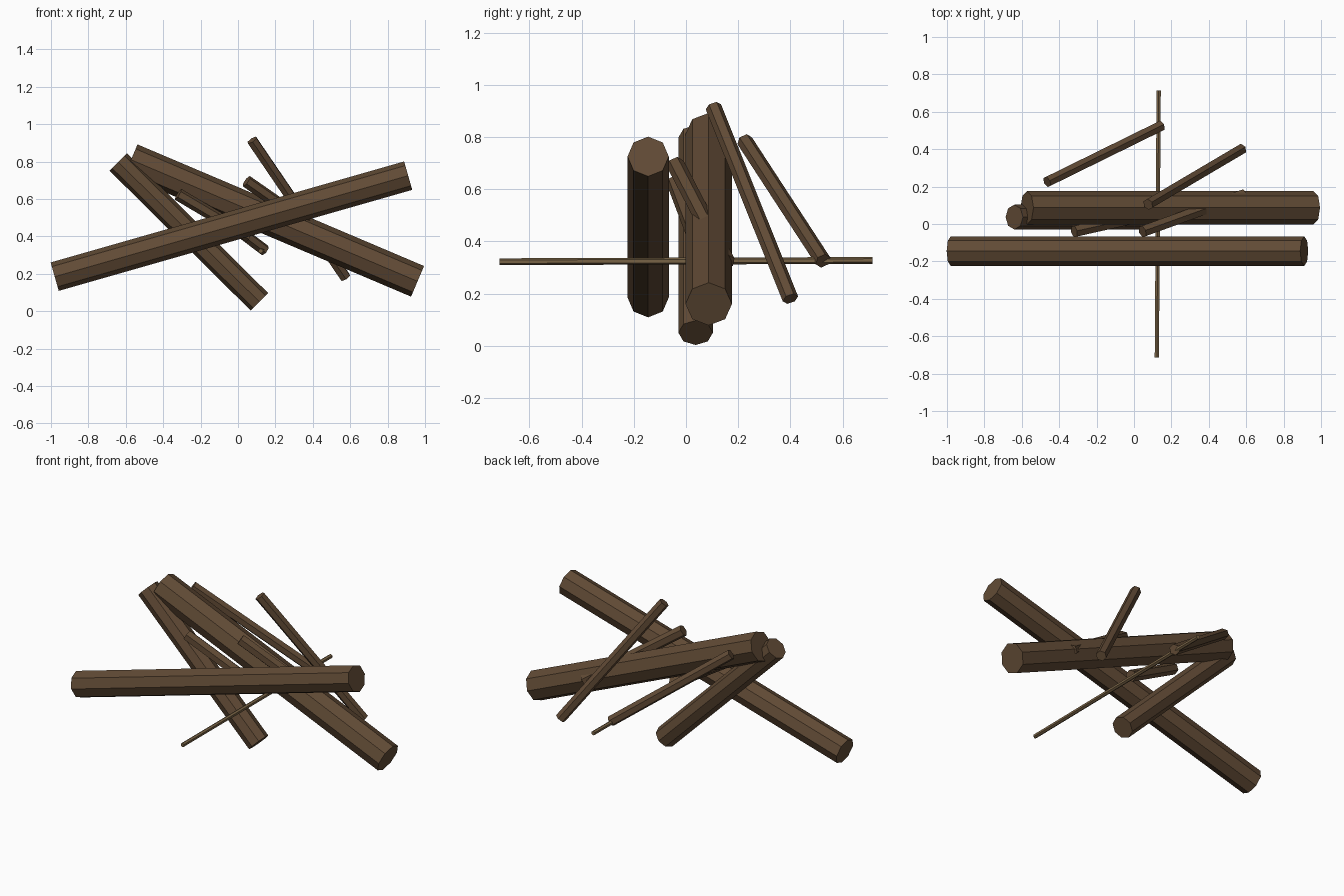
import bpy, bmesh
from mathutils import Vector, Matrix

if "Cube" in bpy.data.objects:
    bpy.data.objects.remove(bpy.data.objects["Cube"])


def flat_material(name, rgb):
    m = bpy.data.materials.new(name)
    m.diffuse_color = (*rgb, 1)
    m.use_nodes = True
    m.node_tree.nodes["Principled BSDF"].inputs["Base Color"].default_value = m.diffuse_color
    return m


bark = flat_material("dark bark", (0.120, 0.070, 0.036))
twig = flat_material("pale twig", (0.190, 0.125, 0.060))


def log(name, a, b, radius, sides, mat):
    """Straight faceted log from point a to point b."""
    a, b = Vector(a), Vector(b)
    d = b - a
    turn = d.to_track_quat('Z', 'Y').to_matrix().to_4x4()
    bm = bmesh.new()
    bmesh.ops.create_cone(bm, cap_ends=True, segments=sides,
                          radius1=radius, radius2=radius, depth=d.length,
                          matrix=Matrix.Translation((a + b) / 2) @ turn)
    me = bpy.data.meshes.new(name)
    bm.to_mesh(me)
    bm.free()
    me.materials.append(mat)
    ob = bpy.data.objects.new(name, me)
    bpy.context.collection.objects.link(ob)


# Heavy logs
log("front_log", (-0.98, -0.145, 0.185), (0.91, -0.145, 0.725), 0.079, 8, bark)
log("rear_log", (-0.572, 0.087, 0.81), (0.96, 0.087, 0.16), 0.089, 8, bark)
log("short_log", (-0.64, 0.037, 0.798), (0.115, 0.037, 0.05), 0.066, 8, bark)

# Loose branches
branches = [
    ((0.075, 0.105, 0.915), (0.575, 0.4, 0.18)),
    ((-0.465, 0.225, 0.785), (0.145, 0.525, 0.325)),
    ((0.045, -0.04, 0.695), (0.585, 0.155, 0.32)),
    ((-0.32, -0.04, 0.625), (0.06, 0.045, 0.40)),
]
for i, (a, b) in enumerate(branches):
    log(f"branch_{i + 1}", a, b, 0.031 if i < 2 else 0.034, 6, bark)

# Thin crossing rod
log("cross_rod", (0.122, -0.715, 0.322), (0.132, 0.715, 0.327), 0.013, 6, twig)
